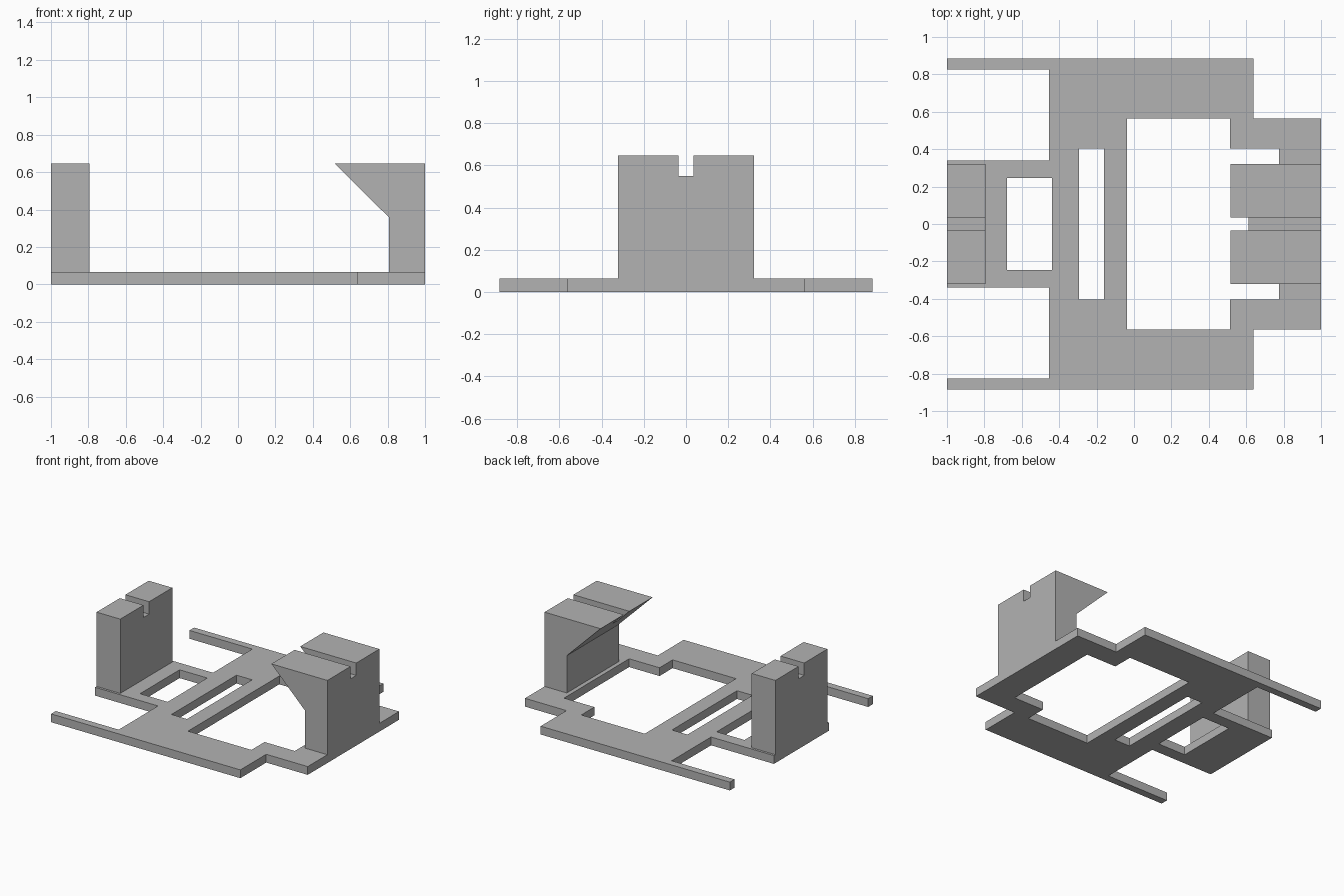
import bpy
import bmesh
from mathutils import Vector

cube = bpy.data.objects.get("Cube")
if cube:
    bpy.data.objects.remove(cube, do_unlink=True)

PLATE, GROOVE, TOP = 0.065, 0.55, 0.647   # key heights
POST_HALF = 0.322                         # half width of both posts

grey = bpy.data.materials.new("plain grey")
grey.use_nodes = True
colour = (0.45, 0.45, 0.45, 1)
grey.diffuse_color = colour
grey.node_tree.nodes["Principled BSDF"].inputs["Base Color"].default_value = colour


def add_object(name, data):
    obj = bpy.data.objects.new(name, data)
    bpy.context.collection.objects.link(obj)
    return obj


def evaluated_mesh(obj):
    depsgraph = bpy.context.evaluated_depsgraph_get()
    return bpy.data.meshes.new_from_object(obj.evaluated_get(depsgraph))


def mirrored(half):
    """Close a y >= 0 half outline with its reflection."""
    return half + [(x, -y) for x, y in reversed(half)]


def prism(name, profile, half_width):
    """Extrude an x-z profile along y."""
    bm = bmesh.new()
    face = bm.faces.new([bm.verts.new((x, -half_width, z)) for x, z in profile])
    out = bmesh.ops.extrude_face_region(bm, geom=[face])
    verts = [v for v in out["geom"] if isinstance(v, bmesh.types.BMVert)]
    bmesh.ops.translate(bm, verts=verts, vec=Vector((0, 2 * half_width, 0)))
    bmesh.ops.recalc_face_normals(bm, faces=bm.faces)
    mesh = bpy.data.meshes.new(name)
    bm.to_mesh(mesh)
    bm.free()
    mesh.materials.append(grey)
    return add_object(name, mesh)


# Base plate: outer outline and three openings
outline = [(-1, 0.34), (-0.455, 0.34), (-0.455, 0.827), (-1, 0.827), (-1, 0.885),
           (0.64, 0.885), (0.64, 0.565), (1, 0.565)]
main_opening = [(-0.038, 0.565), (0.512, 0.565), (0.512, 0.403), (0.775, 0.403)]
slot = [(-0.295, 0.403), (-0.16, 0.403)]
window = [(-0.678, 0.245), (-0.438, 0.245)]

curve = bpy.data.curves.new("plate_outline", "CURVE")
curve.dimensions = "2D"
curve.fill_mode = "BOTH"
curve.extrude = PLATE / 2
for half in (outline, main_opening, slot, window):
    points = mirrored(half)
    spline = curve.splines.new("POLY")
    spline.points.add(len(points) - 1)
    for point, (x, y) in zip(spline.points, points):
        point.co = (x, y, 0, 1)
    spline.use_cyclic_u = True
    spline.use_smooth = False
helper = add_object("plate_outline", curve)
plate_mesh = evaluated_mesh(helper)
bpy.data.objects.remove(helper, do_unlink=True)

bm = bmesh.new()
bm.from_mesh(plate_mesh)
bmesh.ops.remove_doubles(bm, verts=bm.verts, dist=0.0005)
bmesh.ops.translate(bm, verts=bm.verts, vec=Vector((0, 0, PLATE / 2)))
bmesh.ops.recalc_face_normals(bm, faces=bm.faces)
for face in bm.faces:
    face.smooth = False
bm.to_mesh(plate_mesh)
bm.free()
plate_mesh.materials.clear()
plate_mesh.materials.append(grey)
add_object("base_plate", plate_mesh)

# Upright posts: a plain block, and one with a sloped overhang
posts = [
    prism("plain_post", [(-1, PLATE), (-0.795, PLATE), (-0.795, TOP), (-1, TOP)], POST_HALF),
    prism("overhang_post", [(0.808, PLATE), (1, PLATE), (1, TOP), (0.515, TOP),
                            (0.808, 0.357)], POST_HALF),
]

# Groove cut across the top of both posts
cutter = prism("groove_cutter", [(-2, GROOVE), (2, GROOVE), (2, 1), (-2, 1)], 0.035)
cutter.hide_render = True
for post in posts:
    cut = post.modifiers.new("groove", "BOOLEAN")
    cut.operation = "DIFFERENCE"
    cut.solver = "EXACT"
    cut.object = cutter
    result = evaluated_mesh(post)
    post.modifiers.clear()
    post.data = result
bpy.data.objects.remove(cutter, do_unlink=True)
